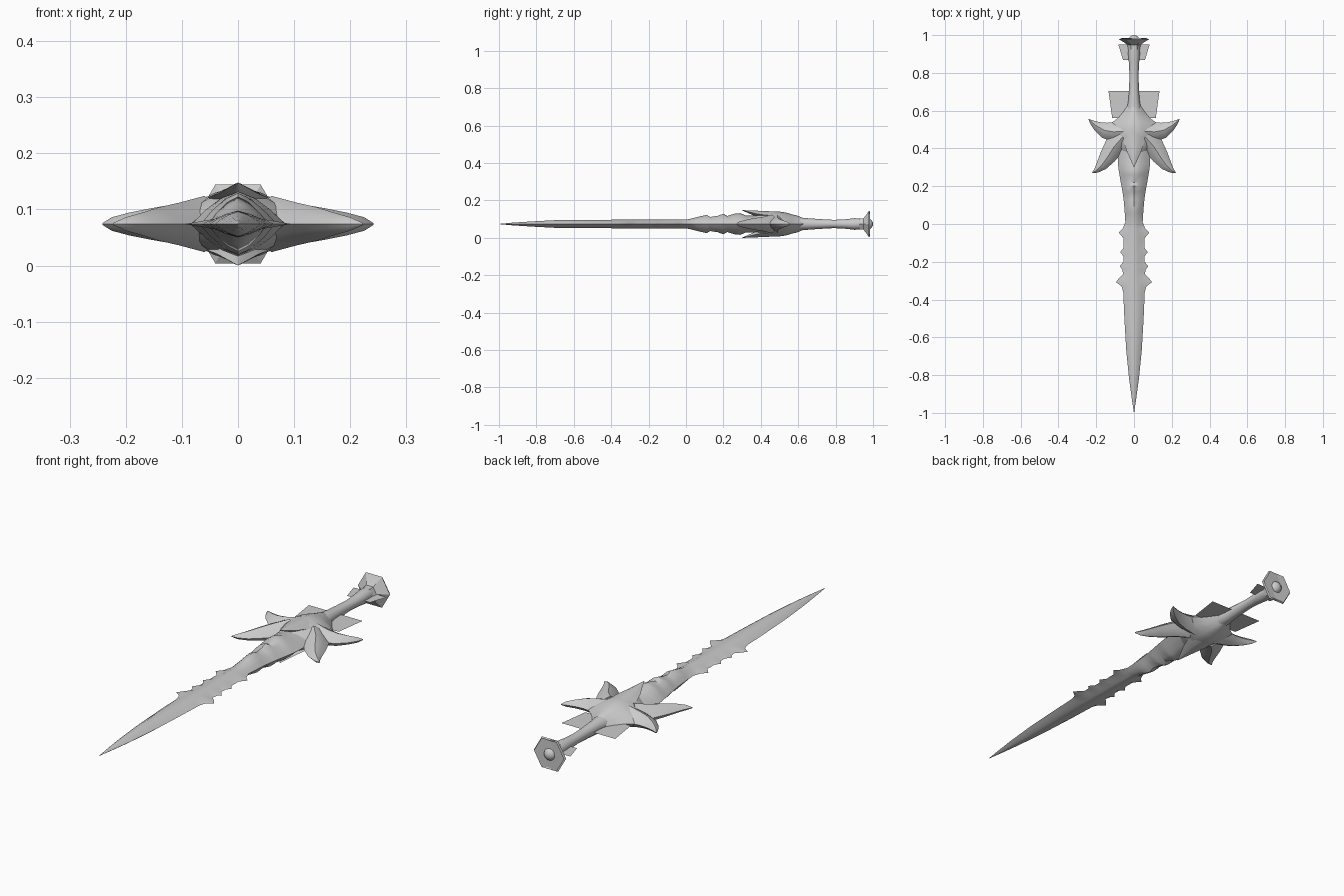
import bpy, bmesh, math
from mathutils import Vector

Z0 = 0.074  # height of the sword's centre plane

# Cross-sections: (side, up); the outermost side point may spike independently
HALF = [(1, 0), (.72, .42), (.36, .8), (0, 1), (-.36, .8), (-.72, .42)]
LENS = HALF + [(-u, -v) for u, v in HALF]


def ngon(n):
    return [(math.cos(2 * math.pi * i / n), math.sin(2 * math.pi * i / n)) for i in range(n)]


def add(name, bm, mirror=None, smooth=40):
    bmesh.ops.remove_doubles(bm, verts=bm.verts, dist=1e-5)
    bmesh.ops.recalc_face_normals(bm, faces=bm.faces)
    me = bpy.data.meshes.new(name)
    bm.to_mesh(me)
    bm.free()
    ob = bpy.data.objects.new(name, me)
    bpy.context.collection.objects.link(ob)
    ob.location.z = Z0
    if mirror is not None:
        m = ob.modifiers.new("mirror", 'MIRROR')
        m.use_axis = [i == mirror for i in range(3)]
        m.use_mirror_merge = False
    bpy.ops.object.select_all(action='DESELECT')
    bpy.context.view_layer.objects.active = ob
    ob.select_set(True)
    if smooth:
        bpy.ops.object.shade_smooth_by_angle(angle=math.radians(smooth))
    return ob


def loft(name, rows, section, mirror=None, smooth=40):
    """rows: (x, y, z, edge half-width, core half-width, half-height)"""
    bm = bmesh.new()
    rings = []
    for i, (x, y, z, w, b, h) in enumerate(rows):
        p, q = rows[max(i - 1, 0)], rows[min(i + 1, len(rows) - 1)]
        t = Vector((q[0] - p[0], q[1] - p[1], 0)).normalized()
        if t.length < .5:
            t = Vector((0, 1, 0))
        side = Vector((-t.y, t.x, 0))
        rings.append([bm.verts.new(Vector((x, y, z)) + side * u * (w if abs(u) > .99 else b)
                                   + Vector((0, 0, v * h))) for u, v in section])
    n = len(section)
    for a, c in zip(rings, rings[1:]):
        for j in range(n):
            bm.faces.new((a[j], a[(j + 1) % n], c[(j + 1) % n], c[j]))
    bm.faces.new(rings[0])
    bm.faces.new(rings[-1])
    return add(name, bm, mirror, smooth)


def axial(rows):
    """rows along the sword axis: (y, edge, core, height)"""
    return [(0, y, 0, w, b, h) for y, w, b, h in rows]


# Blade with edge serrations and ridge bumps near the guard
blade = [(-1, .0005, .0005, .0005), (-.93, .011, .011, .007), (-.82, .026, .026, .014),
         (-.67, .041, .041, .022), (-.5, .051, .051, .022), (-.36, .057, .056, .023),
         (-.33, .066, .055, .023), (-.308, .095, .054, .023), (-.285, .078, .053, .023),
         (-.265, .058, .052, .023), (-.24, .062, .05, .023), (-.225, .076, .05, .023),
         (-.2, .056, .049, .023), (-.17, .056, .048, .023), (-.15, .073, .048, .023),
         (-.125, .055, .047, .023), (-.075, .056, .046, .024), (-.045, .081, .046, .024),
         (-.025, .06, .046, .024), (.01, .046, .046, .025), (.06, .049, .049, .037),
         (.11, .053, .053, .049), (.13, .055, .055, .038), (.17, .061, .061, .044),
         (.2, .066, .066, .055), (.22, .07, .07, .043), (.26, .077, .077, .055),
         (.29, .082, .082, .058), (.32, .085, .085, .045), (.42, .085, .085, .045)]
loft("blade", axial(blade), LENS)

# Guard body
guard = [(.33, .03, .03, .03), (.38, .07, .07, .052), (.43, .125, .118, .063),
         (.49, .135, .125, .068), (.535, .12, .115, .061), (.565, .08, .08, .052),
         (.595, .056, .056, .045), (.625, .036, .036, .032)]
loft("guard_body", axial(guard), LENS, smooth=50)

# Guard horns, mirrored left and right
loft("upper_horn", [(.05, .49, 0, .05, .05, .05), (.11, .488, 0, .052, .052, .036),
                    (.155, .496, 0, .042, .04, .028), (.195, .517, 0, .026, .024, .02),
                    (.225, .54, 0, .011, .01, .012), (.241, .556, 0, .001, .001, .002)],
     LENS, mirror=0)
loft("lower_horn", [(.06, .46, 0, .06, .055, .05), (.105, .41, 0, .054, .052, .038),
                    (.14, .355, 0, .044, .042, .03), (.172, .31, 0, .03, .028, .02),
                    (.2, .283, 0, .014, .013, .012), (.222, .27, 0, .001, .001, .002)],
     LENS, mirror=0)

# Central prongs on both faces, pointing along the blade
loft("centre_prong", [(0, .5, .045, .05, .05, .02), (0, .43, .047, .054, .05, .022),
                      (0, .38, .054, .036, .034, .017), (0, .34, .064, .018, .017, .009),
                      (0, .3, .0735, .0005, .0005, .0005)], LENS, mirror=2)

# Grip
grip = [(.59, .04, .034), (.63, .034, .033), (.66, .029, .03), (.72, .026, .026),
        (.79, .024, .022), (.85, .027, .025), (.9, .031, .031), (.945, .029, .029)]
loft("grip", axial([(y, w, w, h) for y, w, h in grip]), ngon(12))

# Flared hexagonal pommel cup with a ball inside
cup = [(.925, .032), (.948, .034), (.965, .058), (.978, .081), (.985, .076), (.962, .028)]
loft("pommel_cup", axial([(y, r, r, r) for y, r in cup]), ngon(6), smooth=30)
bm = bmesh.new()
bmesh.ops.create_uvsphere(bm, u_segments=16, v_segments=10, radius=.03)
bmesh.ops.translate(bm, verts=bm.verts, vec=(0, .97, 0))
add("pommel_ball", bm)

# Flat trapezoid cards around the grip
for name, y0, w0, y1, w1 in (("guard_card", .56, .115, .703, .135),
                             ("pommel_card", .868, .058, .95, .083)):
    bm = bmesh.new()
    bm.faces.new([bm.verts.new((x, y, 0)) for x, y in ((-w0, y0), (w0, y0), (w1, y1), (-w1, y1))])
    add(name, bm, smooth=0)
